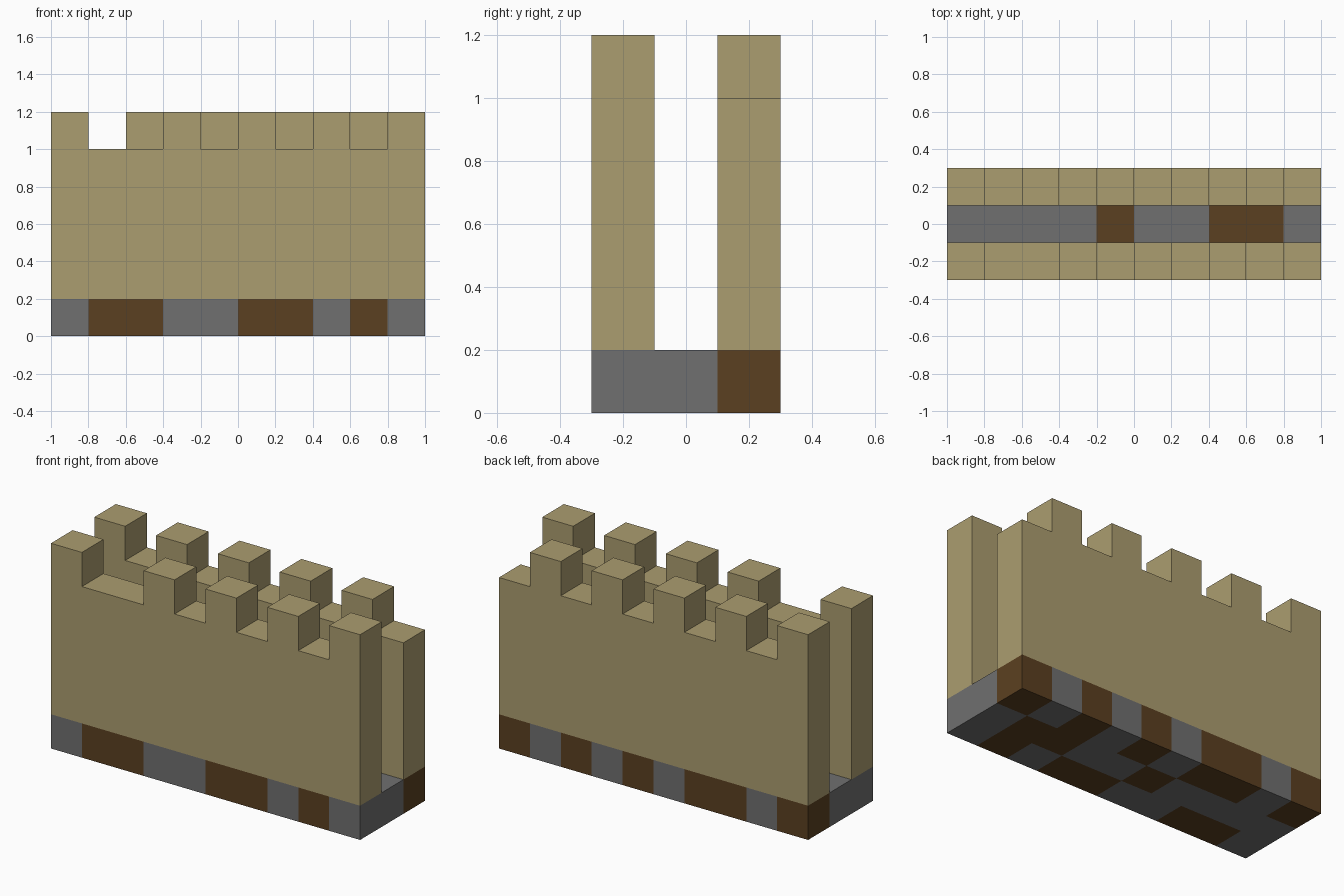
import bpy
import bmesh
from mathutils import Vector

CELL = 0.2
LEFT, FRONT = -1.0, -0.3
BASE_TOP, WALK, MERLON_TOP = 0.2, 1.0, 1.2

cube = bpy.data.objects.get("Cube")
if cube:
    bpy.data.objects.remove(cube, do_unlink=True)


def make_material(name, rgb):
    mat = bpy.data.materials.new(name)
    mat.use_nodes = True
    color = (*rgb, 1.0)
    mat.diffuse_color = color
    node = next(n for n in mat.node_tree.nodes if n.type == "BSDF_PRINCIPLED")
    node.inputs["Base Color"].default_value = color
    return mat


sand = make_material("sandstone", (0.41, 0.337, 0.162))
stone = make_material("grey_stone", (0.162, 0.162, 0.162))
earth = make_material("brown_earth", (0.105, 0.051, 0.015))


def finish(bm, name, materials):
    bmesh.ops.recalc_face_normals(bm, faces=bm.faces)
    mesh = bpy.data.meshes.new(name)
    bm.to_mesh(mesh)
    bm.free()
    for mat in materials:
        mesh.materials.append(mat)
    obj = bpy.data.objects.new(name, mesh)
    bpy.context.collection.objects.link(obj)
    return obj


# Foundation: a slab cut into square cells, S = stone, E = earth
rows = ("SEESSEESES", "SSSSESSEES", "ESEESESESE")  # front, middle, back
bm = bmesh.new()
bmesh.ops.create_cube(bm, size=1)
bmesh.ops.scale(bm, vec=(2.0, 0.6, BASE_TOP), verts=bm.verts)
bmesh.ops.translate(bm, vec=(0, 0, BASE_TOP / 2), verts=bm.verts)
cuts = [(Vector((LEFT + CELL * i, 0, 0)), Vector((1, 0, 0))) for i in range(1, 10)]
cuts += [(Vector((0, FRONT + CELL * j, 0)), Vector((0, 1, 0))) for j in (1, 2)]
for point, normal in cuts:
    bmesh.ops.bisect_plane(bm, geom=bm.verts[:] + bm.edges[:] + bm.faces[:],
                           plane_co=point, plane_no=normal)
bm.normal_update()
for face in bm.faces:
    inside = face.calc_center_median() - face.normal * CELL / 2
    col = int((inside.x - LEFT) / CELL)
    row = int((inside.y - FRONT) / CELL)
    face.material_index = 1 if rows[row][col] == "E" else 0
finish(bm, "foundation", (stone, earth))


# Walls: a battlement outline extruded through the wall thickness, M = merlon
def make_wall(name, y, pattern):
    outline = [(LEFT, BASE_TOP)]
    for i, mark in enumerate(pattern):
        top = MERLON_TOP if mark == "M" else WALK
        if outline[-1][1] == top:
            outline.pop()
        else:
            outline.append((LEFT + CELL * i, top))
        outline.append((LEFT + CELL * (i + 1), top))
    outline.append((-LEFT, BASE_TOP))
    bm = bmesh.new()
    face = bm.faces.new([bm.verts.new((x, y, z)) for x, z in outline])
    side = bmesh.ops.extrude_face_region(bm, geom=[face])["geom"]
    bmesh.ops.translate(bm, vec=(0, CELL, 0),
                        verts=[v for v in side if isinstance(v, bmesh.types.BMVert)])
    finish(bm, name, (sand,))


make_wall("front_wall", FRONT, "M--M-M-M-M")
make_wall("back_wall", -FRONT - CELL, "M-M-M-M-M-")
